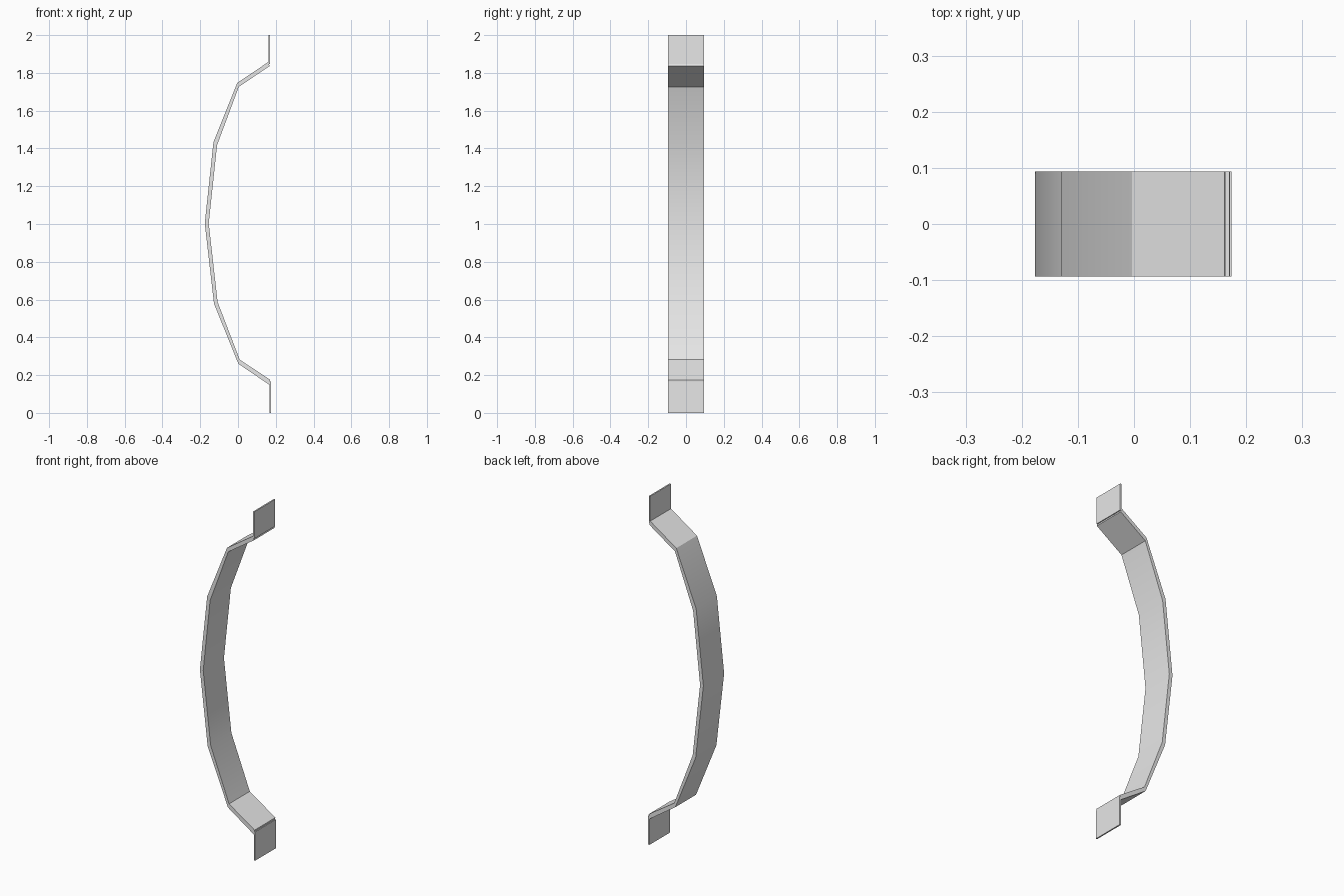
import bpy
import bmesh
import math

default = bpy.data.objects.get("Cube")
if default:
    bpy.data.objects.remove(default, do_unlink=True)

HALF = 0.094  # half the width of the strip

steel = bpy.data.materials.new("light_grey_metal")
steel.use_nodes = True
colour = (0.8, 0.8, 0.8, 1)
steel.diffuse_color = colour
steel.node_tree.nodes["Principled BSDF"].inputs["Base Color"].default_value = colour


def extrude_profile(name, profile_parts):
    """Extrude side profiles (x, z) across the full width into one object."""
    bm = bmesh.new()
    for outer, inner in profile_parts:
        # one quad per section, so the bent bar keeps clean side faces
        rows = [[bm.verts.new((x, y, z)) for y in (-HALF, HALF) for x, z in pair]
                for pair in zip(outer, inner)]
        for a, b in zip(rows, rows[1:]):
            for i, j in ((0, 1), (1, 3), (3, 2), (2, 0)):
                bm.faces.new((a[i], a[j], b[j], b[i]))
        for end in (rows[0], rows[-1]):
            bm.faces.new((end[0], end[1], end[3], end[2]))
    bmesh.ops.recalc_face_normals(bm, faces=bm.faces)
    mesh = bpy.data.meshes.new(name)
    bm.to_mesh(mesh)
    bm.free()
    mesh.materials.append(steel)
    obj = bpy.data.objects.new(name, mesh)
    bpy.context.collection.objects.link(obj)
    return obj


# Bowed grip with a slanted leg at each end
outer = [(0.167, 0.148), (0.002, 0.26), (-0.127, 0.578), (-0.176, 1.003),
         (-0.13, 1.434), (-0.004, 1.747), (0.161, 1.858)]
inner = [(0.171, 0.175), (0.009, 0.282), (-0.108, 0.587), (-0.155, 1.003),
         (-0.111, 1.417), (0.004, 1.726), (0.167, 1.836)]
grip = extrude_profile("bowed_grip", [(outer, inner)])
bpy.ops.object.select_all(action="DESELECT")
grip.select_set(True)
bpy.context.view_layer.objects.active = grip
bpy.ops.object.shade_smooth_by_angle(angle=math.radians(30))

# Thin flat mounting tabs
for name, x, bottom, top in (("lower_tab", 0.166, 0, 0.165),
                             ("upper_tab", 0.162, 1.846, 2)):
    extrude_profile(name, [([(x, bottom), (x, top)],
                            [(x + 0.008, bottom), (x + 0.008, top)])])
